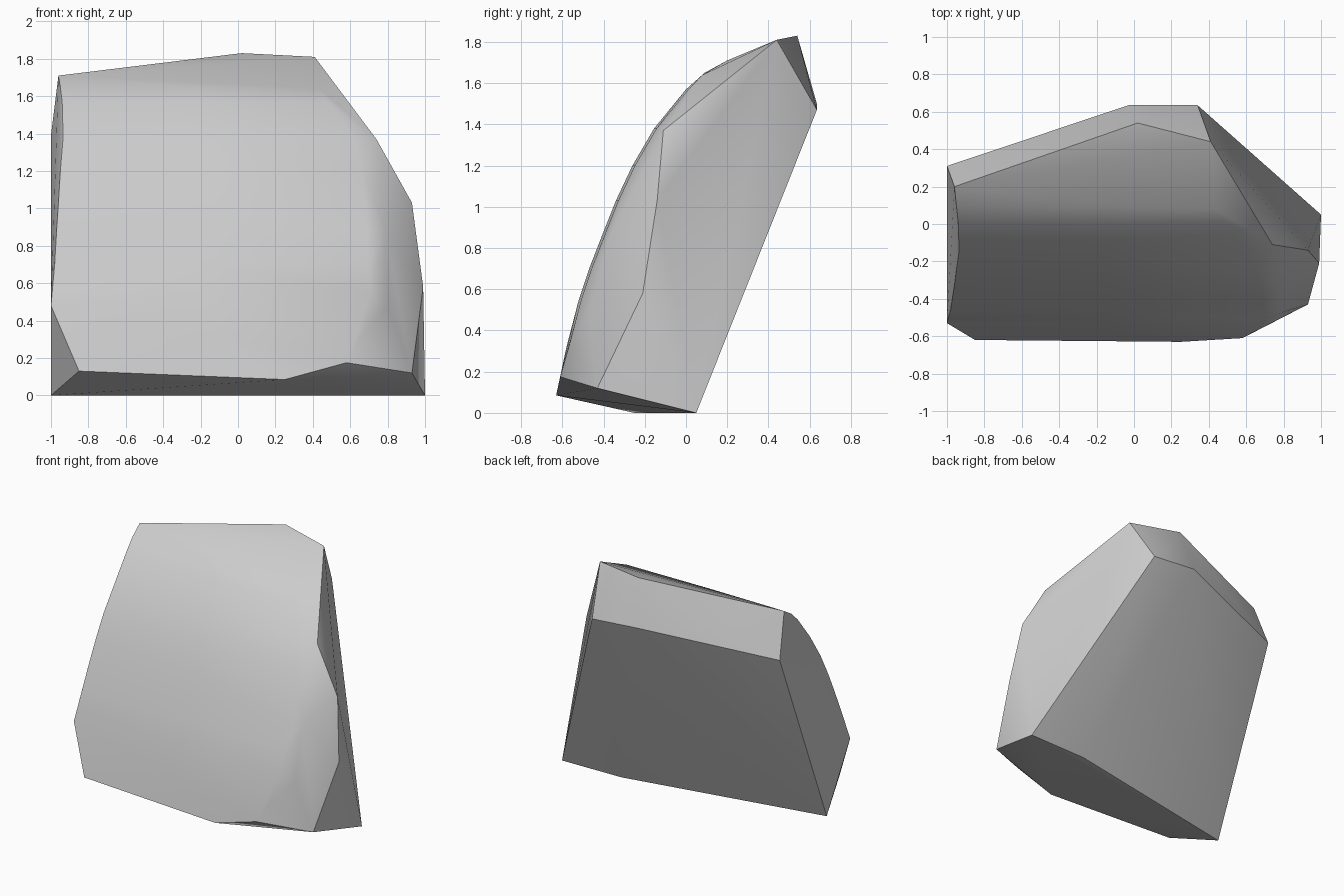
import bpy
import bmesh
import math

cube = bpy.data.objects.get("Cube")
if cube:
    bpy.data.objects.remove(cube, do_unlink=True)

# Plain grey stone
stone = bpy.data.materials.new("grey stone")
stone.use_nodes = True
grey = (0.6, 0.6, 0.6, 1.0)
stone.diffuse_color = grey
stone.node_tree.nodes["Principled BSDF"].inputs["Base Color"].default_value = grey

# Bowed front: each row is depth, height, left end, right end
front_rows = [
    (-0.58, 0.32, -0.92, 0.66),
    (-0.52, 0.55, -0.99, 0.71),
    (-0.47, 0.70, -0.98, 0.70),
    (-0.40, 0.88, -0.97, 0.69),
    (-0.34, 1.03, -0.96, 0.68),
    (-0.26, 1.20, -0.95, 0.66),
    (-0.155, 1.38, -0.935, 0.62),
    (0.00, 1.57, -0.94, 0.48),
    (0.09, 1.65, -0.95, 0.42),
]
points = []
for y, z, left, right in front_rows:
    points += [(left, y + 0.012, z), ((left + right) / 2, y, z), (right, y + 0.012, z)]

# Broken top edge, front then back
points += [(-0.96, 0.20, 1.71), (0.02, 0.54, 1.83), (0.41, 0.44, 1.81)]
points += [(-1.0, 0.31, 1.39), (-0.03, 0.635, 1.50), (0.34, 0.635, 1.47)]

# Left side corner
points += [(-1.0, -0.53, 0.48)]

# Chipped right side
points += [(0.44, 0.08, 1.64), (0.74, -0.11, 1.37), (0.93, -0.14, 1.03),
           (0.99, -0.21, 0.58), (0.80, -0.47, 0.48), (0.79, -0.36, 0.88)]

# Underside, front then back
points += [(-0.85, -0.62, 0.13), (0.25, -0.63, 0.085),
           (0.58, -0.61, 0.175), (0.93, -0.43, 0.12)]
points += [(-1.0, -0.25, 0.0), (0.51, 0.04, 0.0), (1.0, 0.05, 0.0)]

# Wrap the corners in a solid skin
bm = bmesh.new()
for p in points:
    bm.verts.new(p)
hull = bmesh.ops.convex_hull(bm, input=bm.verts)
loose = [v for v in bm.verts if not v.link_faces]
bmesh.ops.delete(bm, geom=loose, context='VERTS')
bmesh.ops.recalc_face_normals(bm, faces=bm.faces)
mesh = bpy.data.meshes.new("rock_fragment")
bm.to_mesh(mesh)
bm.free()

rock = bpy.data.objects.new("rock_fragment", mesh)
bpy.context.collection.objects.link(rock)
mesh.materials.append(stone)

# Smooth bowed faces, crisp broken edges
bpy.ops.object.select_all(action='DESELECT')
rock.select_set(True)
bpy.context.view_layer.objects.active = rock
bpy.ops.object.shade_smooth_by_angle(angle=math.radians(30))
